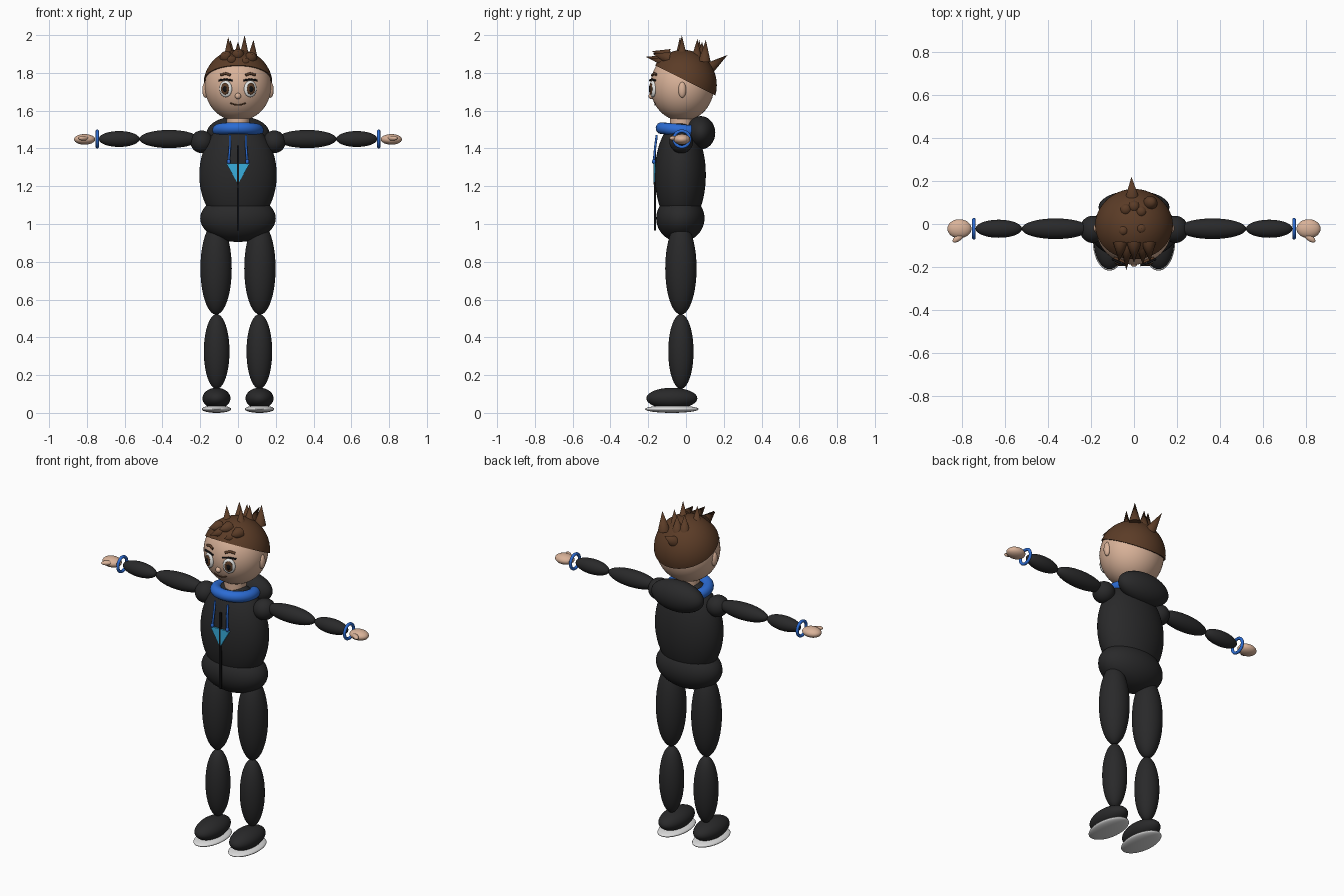
import bpy, bmesh, math
from mathutils import Vector, Matrix

cube = bpy.data.objects.get("Cube")
if cube:
    bpy.data.objects.remove(cube, do_unlink=True)


def material(name, r, g, b):
    m = bpy.data.materials.new(name)
    m.use_nodes = True
    m.diffuse_color = (r, g, b, 1)
    m.node_tree.nodes["Principled BSDF"].inputs["Base Color"].default_value = (r, g, b, 1)
    return m


CLOTH = material("black cloth", .022, .022, .023)
ZIP = material("zip black", .006, .006, .007)
BLUE = material("bright blue", .025, .15, .66)
CYAN = material("cyan", .04, .42, .72)
SKIN = material("skin", .70, .45, .32)
HAIR = material("brown hair", .105, .045, .02)
WHITE = material("eye white", .85, .85, .83)
IRIS = material("eye brown", .10, .045, .02)
SOLE = material("pale sole", .72, .72, .72)


def finish(name, bm, mat, matrix=Matrix(), smooth=True):
    bm.transform(matrix)
    bmesh.ops.recalc_face_normals(bm, faces=bm.faces)
    mesh = bpy.data.meshes.new(name)
    bm.to_mesh(mesh)
    bm.free()
    for p in mesh.polygons:
        p.use_smooth = smooth
    mesh.materials.append(mat)
    obj = bpy.data.objects.new(name, mesh)
    bpy.context.collection.objects.link(obj)
    return obj


def place(loc, scale=(1, 1, 1), rot=(0, 0, 0)):
    turn = Matrix.Rotation(rot[2], 4, 'Z') @ Matrix.Rotation(rot[1], 4, 'Y') @ Matrix.Rotation(rot[0], 4, 'X')
    return Matrix.Translation(loc) @ turn @ Matrix.Diagonal((*scale, 1))


def ball(name, mat, loc, radii, rot=(0, 0, 0), seg=40):
    bm = bmesh.new()
    bmesh.ops.create_uvsphere(bm, u_segments=seg, v_segments=seg // 2, radius=1)
    return finish(name, bm, mat, place(loc, radii, rot))


def box(name, mat, loc, size, rot=(0, 0, 0)):
    bm = bmesh.new()
    bmesh.ops.create_cube(bm, size=1)
    return finish(name, bm, mat, place(loc, size, rot), False)


def ring(name, mat, loc, major, minor, rot=(0, 0, 0)):
    bpy.ops.mesh.primitive_torus_add(major_radius=major, minor_radius=minor, location=loc,
                                     rotation=rot, major_segments=40, minor_segments=16)
    obj = bpy.context.object
    obj.name = name
    obj.data.materials.append(mat)
    bpy.ops.object.shade_smooth()
    return obj


def tube(name, mat, points, radius):
    curve = bpy.data.curves.new(name, 'CURVE')
    curve.dimensions = '3D'
    curve.bevel_depth = radius
    curve.use_fill_caps = True
    spline = curve.splines.new('POLY')
    spline.points.add(len(points) - 1)
    for p, co in zip(spline.points, points):
        p.co = (*co, 1)
    curve.materials.append(mat)
    obj = bpy.data.objects.new(name, curve)
    bpy.context.collection.objects.link(obj)


def spike(name, tip, base, radius):
    tip, base = Vector(tip), Vector(base)
    axis = tip - base
    bm = bmesh.new()
    bmesh.ops.create_cone(bm, cap_ends=True, segments=16, radius1=radius, radius2=0, depth=axis.length)
    turn = axis.to_track_quat('Z', 'Y').to_matrix().to_4x4()
    obj = finish(name, bm, HAIR, Matrix.Translation((tip + base) / 2) @ turn)
    obj.data.set_sharp_from_angle(angle=math.radians(50))


# Torso, hips, hood and collar
ball("torso", CLOTH, (0, -.03, 1.26), (.205, .135, .285), seg=56)
ball("hips", CLOTH, (0, -.03, 1.03), (.2, .128, .125), seg=48)
ball("hood", CLOTH, (0, .078, 1.483), (.165, .077, .088))
ring("collar", BLUE, (0, -.025, 1.497), .105, .031, (-.1, 0, 0))
bm = bmesh.new()
bmesh.ops.create_cone(bm, cap_ends=True, segments=32, radius1=.06, radius2=.06, depth=.14)
finish("neck", bm, SKIN, place((0, -.025, 1.53))).data.set_sharp_from_angle(angle=.8)

# Zip and chest emblem
box("zip", ZIP, (0, -.164, 1.19), (.011, .009, .45))
bm = bmesh.new()
front = [bm.verts.new(p) for p in ((-.062, -.171, 1.32), (.062, -.171, 1.32), (0, -.171, 1.212))]
face = bm.faces.new(front)
solid = bmesh.ops.extrude_face_region(bm, geom=[face])
for v in solid["geom"]:
    if isinstance(v, bmesh.types.BMVert):
        v.co.y += .009
finish("chest_triangle", bm, CYAN, smooth=False)
box("zip_over_triangle", ZIP, (0, -.1715, 1.27), (.009, .003, .12))

# Limbs and paired clothing
for s, side in ((1, "left"), (-1, "right")):
    ball(side + "_shoulder", CLOTH, (s * .192, -.025, 1.435), (.06, .063, .06))
    ball(side + "_upper_arm", CLOTH, (s * .365, -.022, 1.45), (.157, .048, .048))
    ball(side + "_forearm", CLOTH, (s * .629, -.022, 1.45), (.108, .042, .042))
    ring(side + "_bracelet", BLUE, (s * .745, -.022, 1.45), .042, .0085, (0, math.pi / 2, 0))
    ball(side + "_hand", SKIN, (s * .812, -.022, 1.448), (.056, .044, .028))
    ball(side + "_thumb", SKIN, (s * .817, -.064, 1.454), (.032, .015, .013), (0, 0, s * -.65), 24)
    ball(side + "_thigh", CLOTH, (s * .116, -.027, .765), (.083, .083, .245))
    ball(side + "_shin", CLOTH, (s * .113, -.027, .325), (.068, .067, .198))
    ball(side + "_shoe", CLOTH, (s * .114, -.075, .077), (.074, .135, .056))
    ball(side + "_sole", SOLE, (s * .114, -.075, .02), (.078, .142, .02))
    cord = [(s * .042, -.155, 1.47), (s * .043, -.163, 1.41), (s * .049, -.17, 1.33)]
    tube(side + "_drawstring", BLUE, cord, .006)
    ball(side + "_string_tip", BLUE, cord[-1], (.01, .01, .013), seg=20)

# Head and hair cap, trimmed along a slanted hairline
HEAD = Vector((0, -.02, 1.73))
RADII = (.176, .169, .185)
ball("head", SKIN, HEAD, RADII, seg=56)
bm = bmesh.new()
bmesh.ops.create_uvsphere(bm, u_segments=64, v_segments=32, radius=1)
bm.transform(place((0, -.016, 1.735), (.183, .179, .187)))
bmesh.ops.bisect_plane(bm, geom=bm.verts[:] + bm.edges[:] + bm.faces[:], plane_co=(0, -.02, 1.768),
                       plane_no=(0, .5, 1), clear_inner=True)
rim = [e for e in bm.edges if e.is_boundary]
bmesh.ops.holes_fill(bm, edges=rim)
hair = finish("hair_cap", bm, HAIR)
hair.data.set_sharp_from_angle(angle=.7)

# Upright crown spikes
for tip in ((-.052, -.032, 1.99), (.035, -.022, 2.0), (-.04, .07, 1.975),
            (.0, .085, 1.965), (.035, .06, 1.98), (.082, .105, 1.975)):
    spike("crown_spike", tip, (tip[0] * .93, tip[1] * .93, 1.86), .033)
spike("back_spike", (-.012, .22, 1.895), (-.008, .11, 1.815), .036)

# Fringe spikes pointing forward
for tip in ((-.036, -.215, 1.885), (.042, -.19, 1.875), (0, -.18, 1.915),
            (-.07, -.175, 1.905), (.075, -.175, 1.9)):
    spike("fringe_spike", tip, (tip[0] * .9, -.09, tip[2] - .022), .034)


def on_face(x, z, lift=0):
    k = 1 - (x / RADII[0]) ** 2 - ((z - HEAD.z) / RADII[2]) ** 2
    return Vector((x, HEAD.y - RADII[1] * math.sqrt(k) - lift, z))


# Face
for s, side in ((1, "left"), (-1, "right")):
    yaw = s * .36
    out = Vector((math.sin(yaw), -math.cos(yaw), 0))
    eye = on_face(s * .065, 1.715)
    ball(side + "_eye", WHITE, eye, (.035, .014, .044), (0, 0, yaw), 28)
    ball(side + "_iris", IRIS, eye + out * .01, (.023, .007, .031), (0, 0, yaw), 24)
    ball(side + "_pupil", ZIP, eye + out * .0155, (.012, .004, .016), (0, 0, yaw), 20)
    lid = [on_face(s * x, z, .008) for x, z in ((.03, 1.76), (.065, 1.766), (.102, 1.76))]
    tube(side + "_lash", ZIP, lid, .005)
    brow = [on_face(s * x, z, .003) for x, z in ((.04, 1.788), (.065, 1.797), (.092, 1.789))]
    tube(side + "_eyebrow", HAIR, brow, .007)
    ball(side + "_ear", SKIN, (s * .172, -.02, 1.71), (.017, .021, .042), seg=28)
ball("nose", SKIN, on_face(0, 1.677, .002), (.016, .015, .016), seg=24)
smile = [on_face(.01 * i, 1.63 + .0007 * i * i, .001) for i in range(-4, 5)]
tube("mouth", IRIS, smile, .0035)
